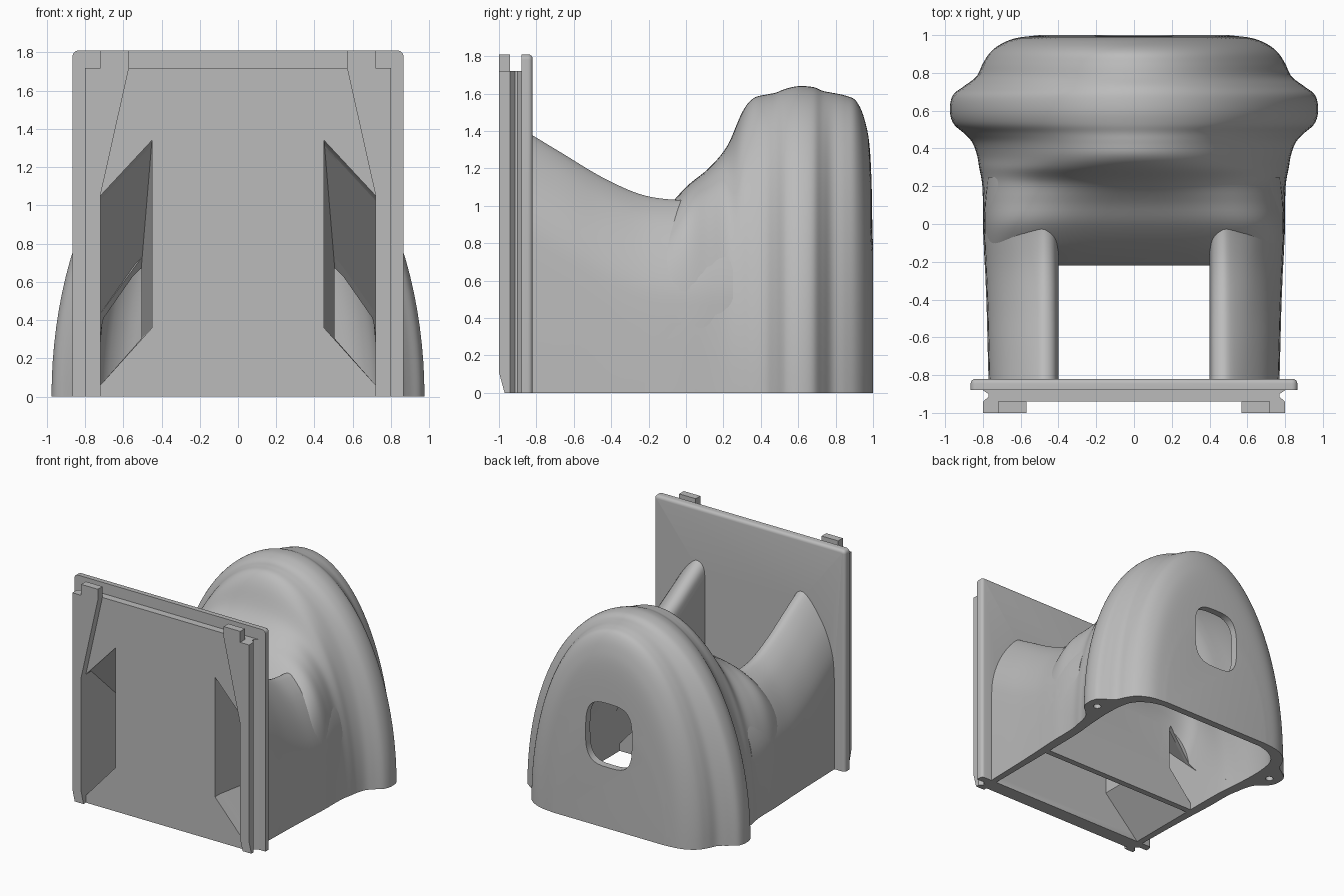
import bpy, bmesh, math
from mathutils import Vector

if "Cube" in bpy.data.objects:
    bpy.data.objects.remove(bpy.data.objects["Cube"], do_unlink=True)

grey = bpy.data.materials.new("plain grey")
grey.use_nodes = True
grey.diffuse_color = (0.5, 0.5, 0.5, 1)
grey.node_tree.nodes["Principled BSDF"].inputs["Base Color"].default_value = (0.5, 0.5, 0.5, 1)


def loft(name, rings):
    """Closed solid skinned through rings with equal point counts."""
    bm = bmesh.new()
    loops = [[bm.verts.new(p) for p in ring] for ring in rings]
    count = len(loops[0])
    for a, b in zip(loops, loops[1:]):
        for i in range(count):
            j = (i + 1) % count
            bm.faces.new((a[i], a[j], b[j], b[i]))
    bm.faces.new(loops[0])
    bm.faces.new(loops[-1])
    bmesh.ops.recalc_face_normals(bm, faces=bm.faces)
    mesh = bpy.data.meshes.new(name)
    bm.to_mesh(mesh)
    bm.free()
    mesh.materials.append(grey)
    ob = bpy.data.objects.new(name, mesh)
    bpy.context.collection.objects.link(ob)
    return ob


def slab(name, outline, y0, y1):
    """Extrude an (x, z) outline along y."""
    return loft(name, [[(x, y, z) for x, z in outline] for y in (y0, y1)])


def spline(keys, steps):
    """Catmull-Rom curve through tuples of any length."""
    pts = [Vector(k) for k in keys]
    pts = [2 * pts[0] - pts[1]] + pts + [2 * pts[-1] - pts[-2]]
    out = []
    for a, b, c, d in zip(pts, pts[1:], pts[2:], pts[3:]):
        for s in range(steps):
            t = s / steps
            out.append(b + 0.5 * t * (c - a + t * (2 * a - 5 * b + 4 * c - d + t * (3 * (b - c) + d - a))))
    return out + [pts[-2]]


def arch(y, w, h, n, floor=0.0, segs=56):
    """Half superellipse standing on the floor."""
    ring = []
    for i in range(segs + 1):
        a = math.pi * i / segs
        c, s = math.cos(a), max(math.sin(a), 0)
        x = math.copysign(abs(c) ** (2 / n), c) * w
        ring.append((x, y, h * s ** (2 / n) if 0 < i < segs else floor))
    return ring


def apply_modifiers(ob):
    bpy.context.view_layer.objects.active = ob
    for m in list(ob.modifiers):
        bpy.ops.object.modifier_apply(modifier=m.name)


def cut(ob, cutters):
    for c in cutters:
        m = ob.modifiers.new("cut", "BOOLEAN")
        m.operation, m.solver, m.object = "DIFFERENCE", "EXACT", c
    apply_modifiers(ob)


# Rear housing: arch sections as (y, half width, height, squareness)
sections = [
    (-0.22, 0.79, 0.80, 4.5), (-0.12, 0.795, 0.96, 4.2), (0.0, 0.80, 1.10, 3.8),
    (0.12, 0.80, 1.20, 3.0), (0.22, 0.805, 1.32, 2.4), (0.30, 0.82, 1.50, 2.1),
    (0.36, 0.83, 1.575, 2), (0.43, 0.855, 1.595, 2), (0.48, 0.90, 1.605, 2),
    (0.53, 0.955, 1.625, 2), (0.60, 0.975, 1.64, 2), (0.68, 0.96, 1.635, 2),
    (0.73, 0.90, 1.615, 2), (0.78, 0.835, 1.605, 2), (0.85, 0.80, 1.59, 2),
    (0.91, 0.76, 1.56, 2), (0.955, 0.70, 1.46, 2), (0.985, 0.62, 1.28, 2),
    (1.0, 0.50, 0.85, 2)]
housing = loft("rear_housing", [arch(*v) for v in spline(sections, 5)])

# Inner hollow of the housing, open at the floor
hollow = [(-0.17, 0.72, 0.68, 4.5), (0.0, 0.72, 0.98, 3.8), (0.2, 0.725, 1.18, 2.6),
          (0.36, 0.74, 1.46, 2), (0.6, 0.75, 1.50, 2), (0.8, 0.72, 1.48, 2),
          (0.9, 0.62, 1.35, 2), (0.94, 0.5, 1.0, 2)]
cavity = loft("cavity_cutter", [arch(*v, floor=-0.1) for v in spline(hollow, 4)])


# Side arms: flat inner wall, sloped underside, rounded sloping top
def arm_ring(side, y, w, top):
    crown = [(w, top - 0.66), (w - 0.015, top - 0.46), (w - 0.075, top - 0.27),
             (w - 0.17, top - 0.11), (0.51, top - 0.01), (0.455, top), (0.415, top - 0.04),
             (0.40, top - 0.13)]
    pts = [(w, 0)] + [tuple(p) for p in spline(crown, 4)] + [(0.40, 0.32), (0.72, 0)]
    return [(side * x, y, z) for x, z in pts]


path = [(-0.84, 0.77, 1.385), (-0.65, 0.775, 1.27), (-0.45, 0.78, 1.15), (-0.25, 0.788, 1.06),
        (-0.08, 0.795, 1.03), (0.08, 0.795, 1.03), (0.25, 0.78, 1.02)]
stations = spline(path, 5)
arms, ducts, screw_holes = [], [], []
for side, label in ((1, "left"), (-1, "right")):
    arms.append(loft(label + "_arm", [arm_ring(side, *v) for v in stations]))
    # Air duct that narrows towards the housing
    front = [(0.45, 0.36), (0.72, 0.06), (0.72, 1.05), (0.45, 1.34)]
    back = [(0.51, 0.30), (0.72, 0.06), (0.72, 0.32), (0.51, 0.62)]
    ducts.append(loft(label + "_duct_cutter", [
        [(side * x, y, z) for x, z in quad]
        for y, quad in ((-0.95, front), (-0.87, front), (-0.10, back))]))
    # Screw hole in the flange foot
    circle = [2 * math.pi * i / 20 for i in range(20)]
    screw_holes.append(loft(label + "_screw_cutter", [
        [(side * 0.88 + 0.03 * math.cos(a), 0.6 + 0.03 * math.sin(a), z) for a in circle]
        for z in (-0.1, 0.25)]))

# Rounded opening through the rear wall
opening = []
for i in range(40):
    a = 2 * math.pi * i / 40
    c, s = math.cos(a), math.sin(a)
    opening.append((math.copysign(abs(c) ** 0.6, c) * 0.21, 0.76 + math.copysign(abs(s) ** 0.6, s) * 0.26))
rear_hole = slab("rear_hole_cutter", opening, 0.7, 1.2)

# Mounting plate with softened back edge and top corners
plate = slab("mounting_plate", [(-0.865, 0), (0.865, 0), (0.865, 1.81), (-0.865, 1.81)], -0.88, -0.82)
bm = bmesh.new()
bm.from_mesh(plate.data)
corners = [e for e in bm.edges if all(v.co.z > 1.8 for v in e.verts)
           and abs(e.verts[0].co.y - e.verts[1].co.y) > 0.01]
bmesh.ops.bevel(bm, geom=corners, offset=0.03, segments=5, profile=0.5, affect="EDGES")
rim = [e for e in bm.edges if all(v.co.y > -0.83 for v in e.verts)
       and any(v.co.z > 0.01 for v in e.verts)]
bmesh.ops.bevel(bm, geom=rim, offset=0.025, segments=4, profile=0.5, affect="EDGES")
bm.to_mesh(plate.data)
bm.free()

# Grooved panel in front of the plate
half = [(0.80, -0.88), (0.77, -0.90), (0.77, -0.915), (0.80, -0.94)]
plan = half + [(-x, y) for x, y in reversed(half)]
panel = loft("grooved_panel", [[(x, y, z) for x, y in plan] for z in (0, 1.72)])

# Rails with raised tabs and a chamfered foot
rails = []
for side, label in ((1, "left"), (-1, "right")):
    outline = [(0.80, 0), (0.80, 0.11), (0.80, 1.72), (0.72, 1.72), (0.72, 1.81),
               (0.57, 1.81), (0.57, 1.72), (0.72, 1.05), (0.72, 0.11), (0.72, 0)]
    rail = slab(label + "_rail", [(side * x, z) for x, z in outline], -1.0, -0.94)
    for v in rail.data.vertices:
        if v.co.z < 0.01 and v.co.y < -0.99:
            v.co.y = -0.97
    rails.append(rail)

# Hollow everything out and drop the cutters
cut(housing, [cavity, rear_hole] + ducts + screw_holes)
for arm, duct in zip(arms, ducts):
    cut(arm, [duct, cavity])
cut(plate, ducts)
cut(panel, ducts)
for c in [cavity, rear_hole] + ducts + screw_holes:
    bpy.data.objects.remove(c, do_unlink=True)

# Smooth shading with crisp edges
bpy.ops.object.select_all(action="DESELECT")
for ob in [housing, plate, panel] + arms + rails:
    ob.select_set(True)
bpy.context.view_layer.objects.active = housing
bpy.ops.object.shade_smooth_by_angle(angle=math.radians(35))
